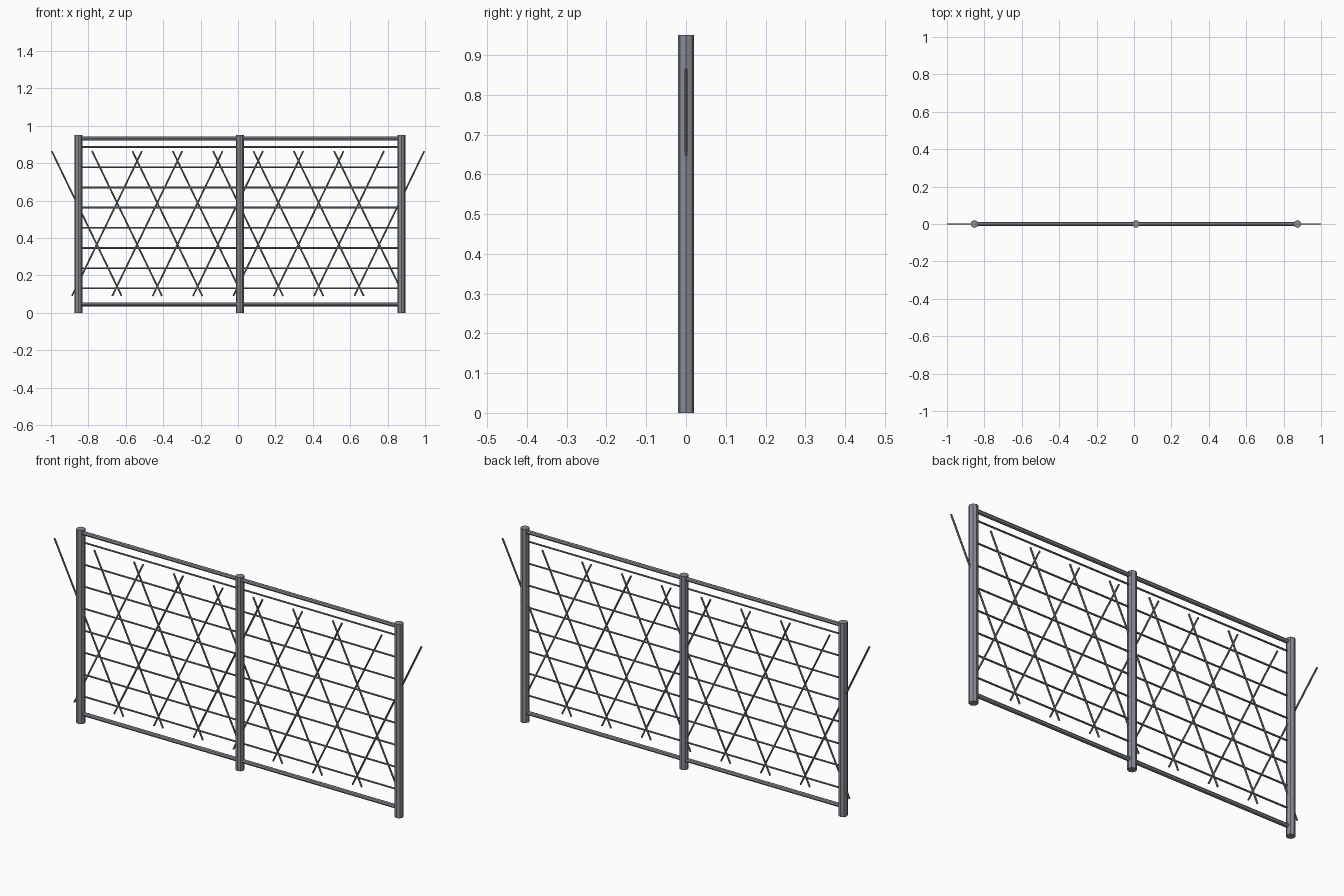
import bpy
from mathutils import Vector

if "Cube" in bpy.data.objects:
    bpy.data.objects.remove(bpy.data.objects["Cube"])


def material(name, rgb):
    m = bpy.data.materials.new(name)
    m.diffuse_color = (*rgb, 1)
    m.use_nodes = True
    m.node_tree.nodes["Principled BSDF"].inputs["Base Color"].default_value = m.diffuse_color
    return m


post_grey = material("post grey", (0.25, 0.27, 0.30))
wire_grey = material("wire grey", (0.20, 0.21, 0.21))


def bar(name, a, b, radius, sides, mat):
    """Straight round bar from point a to point b."""
    a, b = Vector(a), Vector(b)
    bpy.ops.mesh.primitive_cylinder_add(vertices=sides, radius=radius,
                                        depth=(b - a).length, location=(a + b) / 2)
    o = bpy.context.object
    o.name = name
    o.rotation_euler = (b - a).to_track_quat('Z', 'Y').to_euler()
    o.data.materials.append(mat)
    return o


LEFT, RIGHT = -0.853, 0.874
MID = (LEFT + RIGHT) / 2

# Upright posts
for x in (LEFT, MID, RIGHT):
    bar("post", (x, 0, 0), (x, 0, 0.95), 0.0207, 8, post_grey)

# Top and bottom rails
for z in (0.932, 0.045):
    bar("rail", (LEFT, 0, z), (RIGHT, 0, z), 0.01, 8, post_grey)

# Horizontal wires
for i in range(8):
    z = 0.131 + i * 0.1079
    bar("horizontal_wire", (LEFT, 0, z), (RIGHT, 0, z), 0.0047, 6, wire_grey)

# Crossed diagonal wires, mirrored about the centre
for i in range(8):
    top = -0.996 + i * 0.2157
    for s in (1, -1):
        bar("diagonal_wire", (s * top, 0, 0.865), (s * (top + 0.374), 0, 0.09),
            0.0045, 6, wire_grey)
